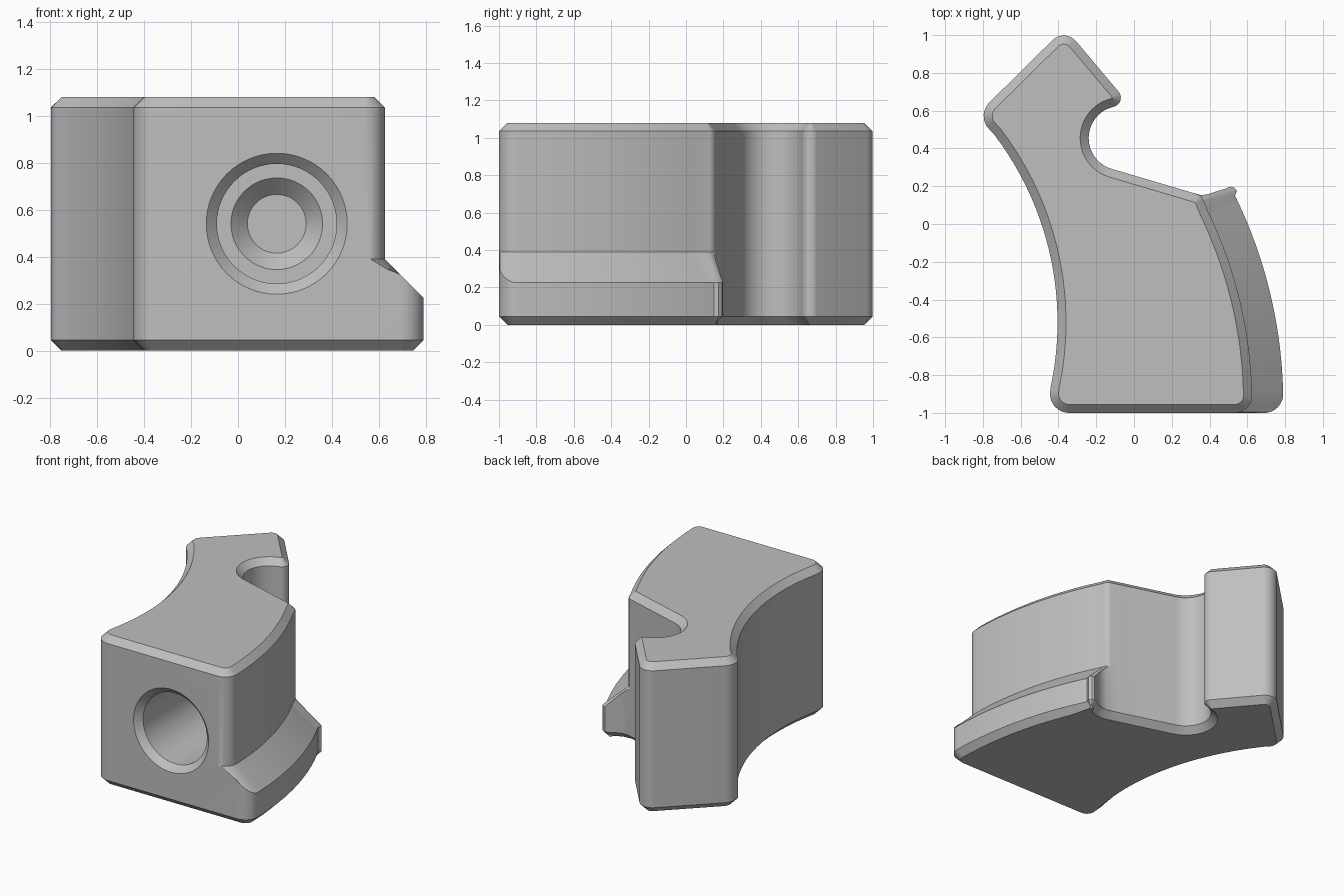
import bpy, bmesh, math
from mathutils import Vector as V

cube = bpy.data.objects.get("Cube")
if cube:
    bpy.data.objects.remove(cube)

HEIGHT, CHAMFER = 1.08, 0.045
LIP_TOP, LIP_EDGE = 0.39, 0.225
RIGHT_CENTRE, BODY_R, LIP_R = V((-1.71, -0.95)), 2.335, 2.5
LEFT_CENTRE, LEFT_R = V((-2.045, -0.52)), 1.64


def fillet(before, corner, after, radius, n=8):
    """Points of a rounded corner."""
    c = V(corner)
    u, v = (V(before) - c).normalized(), (V(after) - c).normalized()
    half = u.angle(v) / 2
    t = radius / math.tan(half)
    mid = c + (u + v).normalized() * radius / math.sin(half)
    start, end = c + u * t, c + v * t
    return [mid + (start.lerp(end, i / n) - mid).normalized() * radius for i in range(n + 1)]


def side_arc(centre, radius, y0, y1, n=24):
    """Points on the right half of a circle, evenly spaced in y."""
    ys = [y0 + (y1 - y0) * i / n for i in range(n + 1)]
    return [V((centre.x + math.sqrt(radius ** 2 - (y - centre.y) ** 2), y)) for y in ys]


def inset(points, d):
    """Offset a counter-clockwise outline inwards."""
    out = []
    for i, p in enumerate(points):
        a = (p - points[i - 1]).normalized()
        b = (points[(i + 1) % len(points)] - p).normalized()
        na, nb = V((-a.y, a.x)), V((-b.y, b.x))
        m = (na + nb).normalized()
        out.append(p + m * d / max(m.dot(na), 0.5))
    return out


# right side of the body, and the wider lip paired with it point for point
upper = (fillet((0, -1), (0.625, -1), (0.625, 0), 0.09)
         + side_arc(RIGHT_CENTRE, BODY_R, -0.88, 0.07)
         + fillet((0.385, 0.07), (0.36, 0.15), (-0.12, 0.293), 0.05, 6))
lower = (fillet((0, -1), (0.79, -1), (0.79, 0), 0.1)
         + side_arc(RIGHT_CENTRE, LIP_R, -0.88, 0.15)
         + [V(p) for p in ((0.545, 0.175), (0.53, 0.193), (0.51, 0.198), (0.485, 0.188),
                           (0.45, 0.167), (0.41, 0.153), (0.365, 0.15))])
lip_count = len(lower)

# remaining outline: notch, hooked tip, curved left side
notch = [V((-0.07, 0.455)) + 0.17 * V((math.cos(a), math.sin(a)))
         for a in (math.radians(253 - 148 * i / 20) for i in range(21))]
rest = ([V((0.29, 0.171))] + notch
        + fillet((-0.114, 0.619), (-0.035, 0.645), (-0.3, 0.96), 0.048)
        + fillet((-0.3, 0.96), (-0.366, 1.038), (-0.77, 0.64), 0.085)
        + fillet((-0.43, 0.975), (-0.83, 0.58), (-0.761, 0.493), 0.1)
        + side_arc(LEFT_CENTRE, LEFT_R, 0.48, -0.86)
        + fillet((-0.44, -0.86), (-0.46, -1), (0, -1), 0.1))
upper, lower = upper + rest, lower + rest


def lip_height(i):
    if i >= lip_count:
        return LIP_EDGE
    excess = (lower[i] - RIGHT_CENTRE).length - BODY_R
    return min(LIP_TOP - 0.005, max(LIP_EDGE, LIP_TOP - excess))


def finish(bm, name):
    bmesh.ops.recalc_face_normals(bm, faces=bm.faces[:])
    mesh = bpy.data.meshes.new(name)
    bm.to_mesh(mesh)
    bm.free()
    obj = bpy.data.objects.new(name, mesh)
    bpy.context.collection.objects.link(obj)
    return obj


def loft(bm, rings):
    """Join closed rings of equal count and cap both ends."""
    loops = [[bm.verts.new(p) for p in ring] for ring in rings]
    n = len(loops[0])
    for a, b in zip(loops, loops[1:]):
        for i in range(n):
            j = (i + 1) % n
            bm.faces.new((a[i], a[j], b[j], b[i]))
    bm.faces.new(loops[0][::-1])
    bm.faces.new(loops[-1])


def level(points, z):
    return [(p.x, p.y, z) for p in points]


# body with lip and chamfered rims
bm = bmesh.new()
loft(bm, [level(inset(lower, CHAMFER), 0),
          level(lower, CHAMFER),
          [(p.x, p.y, lip_height(i)) for i, p in enumerate(lower)],
          level(upper, LIP_TOP),
          level(upper, HEIGHT - CHAMFER),
          level(inset(upper, CHAMFER), HEIGHT)])
body = finish(bm, "hooked_block")

# stepped blind bore in the front face: (radius, y)
bore_profile = ((0.31, -1.01), (0.255, -0.955), (0.255, -0.35), (0.195, -0.35), (0.125, -0.28))
bm = bmesh.new()
turns = [2 * math.pi * i / 64 for i in range(64)]
loft(bm, [[(0.165 + r * math.cos(a), y, 0.54 + r * math.sin(a)) for a in turns]
          for r, y in bore_profile])
cutter = finish(bm, "bore_cutter")
cutter.hide_render = True

cut = body.modifiers.new("bore", 'BOOLEAN')
cut.operation = 'DIFFERENCE'
cut.solver = 'EXACT'
cut.object = cutter
bpy.ops.object.select_all(action='DESELECT')
bpy.context.view_layer.objects.active = body
body.select_set(True)
bpy.ops.object.modifier_apply(modifier=cut.name)
bpy.data.objects.remove(cutter)

# single grey material
grey = bpy.data.materials.new("plain grey")
grey.use_nodes = True
colour = (0.52, 0.52, 0.52, 1)
grey.diffuse_color = colour
grey.node_tree.nodes["Principled BSDF"].inputs["Base Color"].default_value = colour
body.data.materials.clear()
body.data.materials.append(grey)
bpy.ops.object.shade_smooth_by_angle(angle=math.radians(28))
